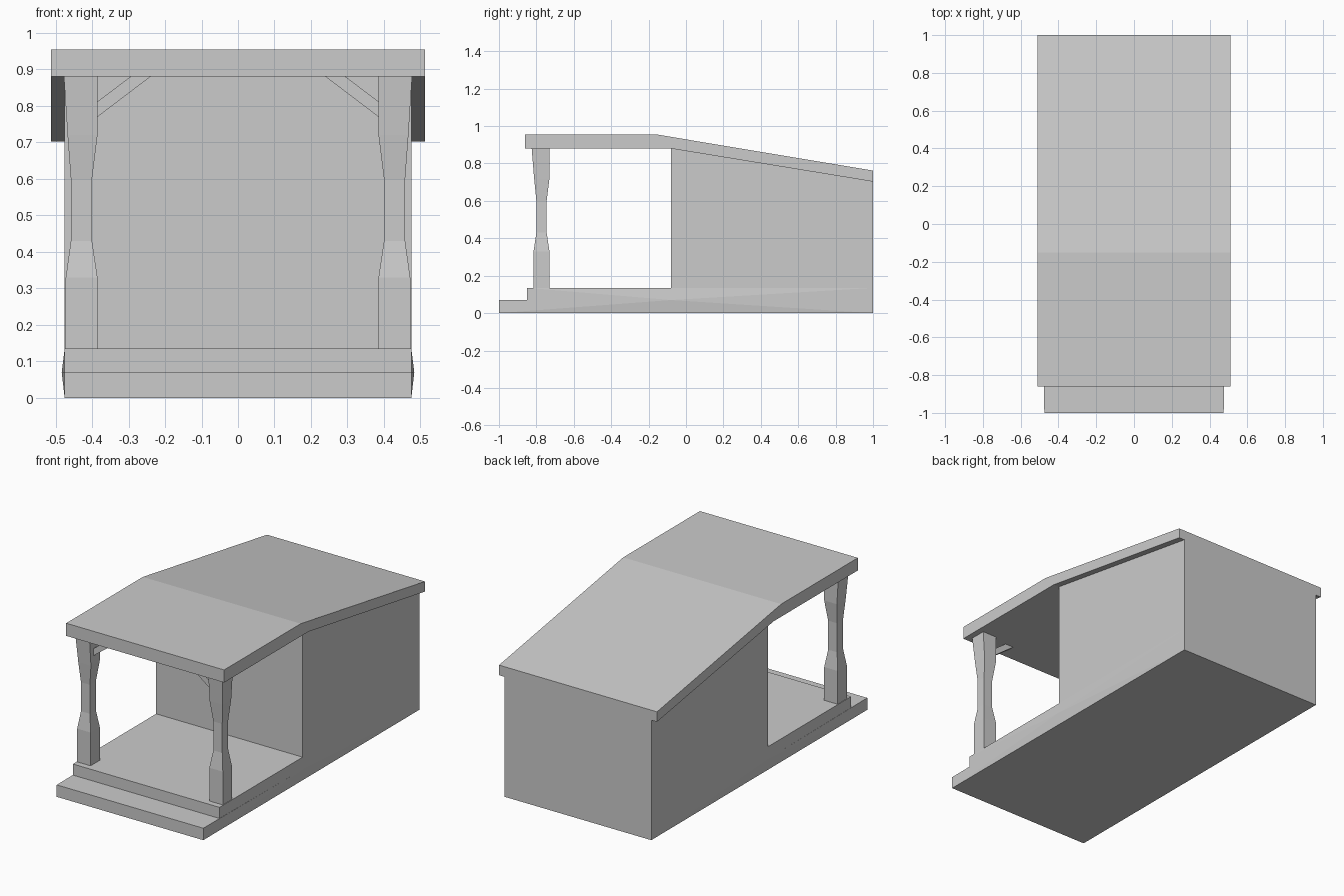
import bpy, bmesh

cube = bpy.data.objects.get("Cube")
if cube:
    bpy.data.objects.remove(cube, do_unlink=True)

grey = bpy.data.materials.new("plain grey")
grey.use_nodes = True
grey.diffuse_color = (0.6, 0.6, 0.6, 1)
grey.node_tree.nodes["Principled BSDF"].inputs["Base Color"].default_value = (0.6, 0.6, 0.6, 1)


def finish(bm, name):
    bmesh.ops.recalc_face_normals(bm, faces=bm.faces)
    mesh = bpy.data.meshes.new(name)
    bm.to_mesh(mesh)
    bm.free()
    mesh.materials.append(grey)
    obj = bpy.data.objects.new(name, mesh)
    bpy.context.collection.objects.link(obj)
    return obj


def loft(bm, rings):
    """Join rings of points with side faces and cap both ends."""
    rings = [[bm.verts.new(p) for p in ring] for ring in rings]
    for a, b in zip(rings, rings[1:]):
        for i in range(len(a)):
            j = (i + 1) % len(a)
            bm.faces.new((a[i], a[j], b[j], b[i]))
    return [bm.faces.new(rings[0]), bm.faces.new(rings[-1])]


def side_profile(name, half_width, profile, bulge=None):
    """Extrude a (y, z) profile across the width, with optional bulged sides."""
    bm = bmesh.new()
    caps = loft(bm, [[(x, y, z) for y, z in profile] for x in (-half_width, half_width)])
    if bulge:
        for v in bmesh.ops.poke(bm, faces=caps)["verts"]:
            side = 1 if v.co.x > 0 else -1
            v.co = (side * bulge[0], bulge[1], bulge[2])
    return finish(bm, name)


# Floor with front step, enclosed room and bent roof
side_profile("stepped_floor", 0.475,
             [(-1, 0), (1, 0), (1, 0.135), (-0.85, 0.135), (-0.85, 0.07), (-1, 0.07)],
             bulge=(0.483, -0.08, 0.07))
side_profile("room", 0.475, [(-0.08, 0.135), (1, 0.135), (1, 0.703), (-0.08, 0.88)])
side_profile("roof", 0.512, [(-0.86, 0.88), (-0.08, 0.88), (1, 0.703),
                             (1, 0.762), (-0.15, 0.954), (-0.86, 0.954)])

# Porch posts: height, outer x, inner x, front y, back y
post_rows = [(0.135, 0.472, 0.385, -0.815, -0.73),
             (0.33, 0.472, 0.385, -0.815, -0.73),
             (0.43, 0.458, 0.4, -0.8, -0.745),
             (0.6, 0.458, 0.4, -0.8, -0.745),
             (0.72, 0.467, 0.385, -0.812, -0.73),
             (0.88, 0.477, 0.385, -0.825, -0.73)]
brace_outline = [(0.385, 0.77), (0.24, 0.88), (0.295, 0.88), (0.385, 0.812)]

for side, label in ((1, "left"), (-1, "right")):
    bm = bmesh.new()
    loft(bm, [[(side * a, f, z), (side * b, f, z), (side * b, k, z), (side * a, k, z)]
              for z, a, b, f, k in post_rows])
    finish(bm, label + "_post")

    # Diagonal brace from post to roof
    bm = bmesh.new()
    loft(bm, [[(side * x, y, z) for x, z in brace_outline] for y in (-0.79, -0.755)])
    finish(bm, label + "_brace")
